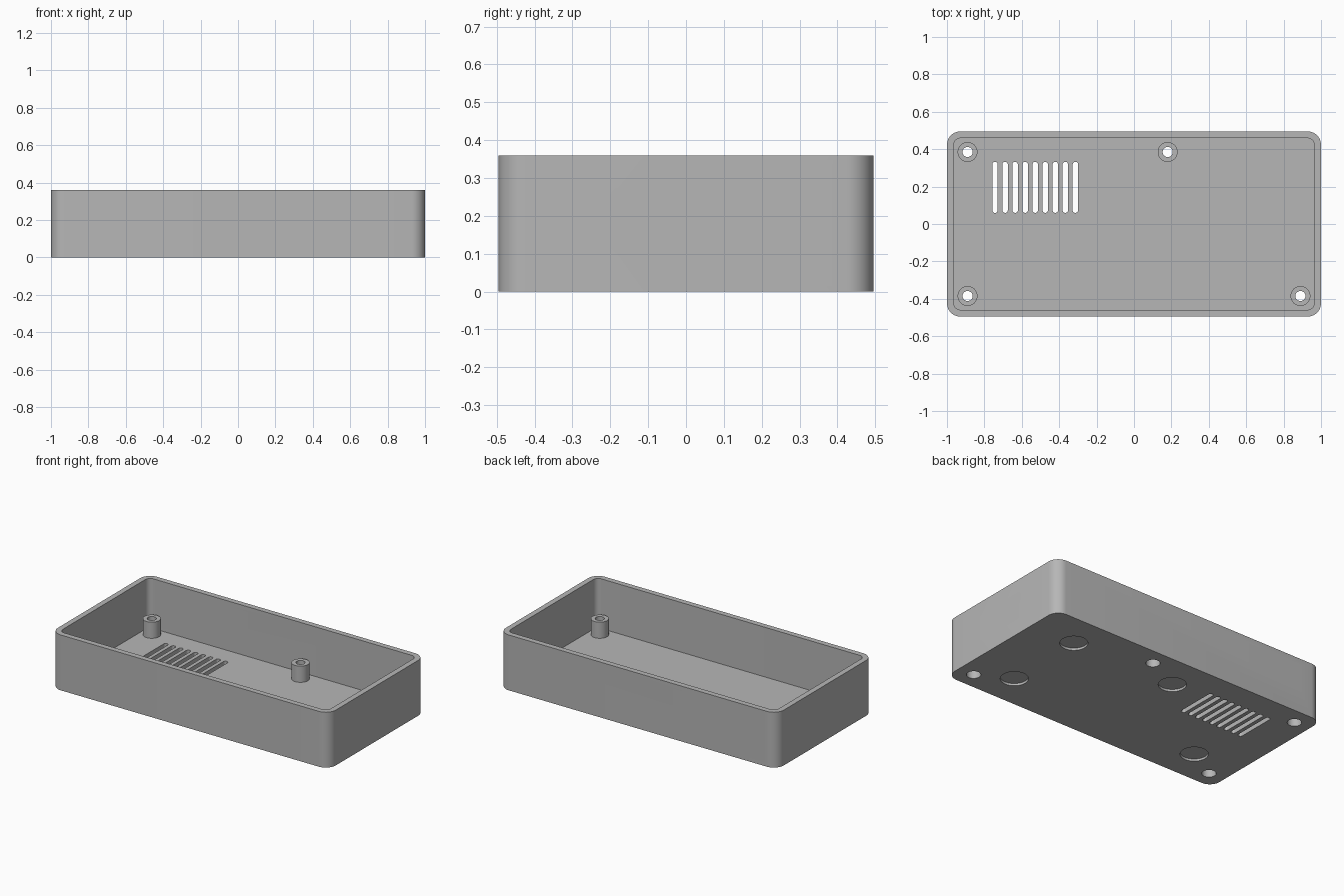
import bpy, bmesh
from math import sin, cos, pi, radians
from mathutils import Matrix

if "Cube" in bpy.data.objects:
    bpy.data.objects.remove(bpy.data.objects["Cube"])

grey = bpy.data.materials.new("plain_grey")
grey.use_nodes = True
grey.diffuse_color = (0.47, 0.47, 0.47, 1)
grey.node_tree.nodes["Principled BSDF"].inputs["Base Color"].default_value = grey.diffuse_color

HEIGHT, WALL, FLOOR = 0.36, 0.036, 0.037
LENGTH, WIDTH = 2.0, 0.99
POST_TOP, POST_R, HOLE_R = 0.142, 0.053, 0.027
BORE_R, BORE_TOP = 0.042, 0.072
POSTS = [(-0.89, 0.385), (0.18, 0.385), (-0.89, -0.385), (0.89, -0.385)]
FEET = [(0.68, 0.268), (0.68, -0.268), (-0.065, 0.268), (-0.68, -0.268)]


def add_object(name, bm):
    bmesh.ops.recalc_face_normals(bm, faces=bm.faces)
    mesh = bpy.data.meshes.new(name)
    bm.to_mesh(mesh)
    bm.free()
    mesh.materials.append(grey)
    obj = bpy.data.objects.new(name, mesh)
    bpy.context.collection.objects.link(obj)
    return obj


def rounded_prism(name, w, d, r, low, high, centre=(0, 0), turn=None, steps=10):
    """Extruded rounded rectangle along z, optionally turned to another axis."""
    bm = bmesh.new()
    outline = []
    for i, (sx, sy) in enumerate([(1, 1), (-1, 1), (-1, -1), (1, -1)]):
        for k in range(steps + 1 if r else 1):
            a = (i + k / steps) * pi / 2
            outline.append((centre[0] + sx * (w / 2 - r) + r * cos(a),
                            centre[1] + sy * (d / 2 - r) + r * sin(a), low))
    face = bm.faces.new([bm.verts.new(p) for p in outline])
    top = bmesh.ops.extrude_face_region(bm, geom=[face])["geom"]
    bmesh.ops.translate(bm, vec=(0, 0, high - low),
                        verts=[v for v in top if isinstance(v, bmesh.types.BMVert)])
    bmesh.ops.remove_doubles(bm, verts=bm.verts, dist=0.00001)
    if turn:
        bm.transform(turn)
    return add_object(name, bm)


def cylinder(name, r, low, high, centre):
    return rounded_prism(name, 2 * r, 2 * r, r, low, high, centre)


def activate(obj):
    bpy.ops.object.select_all(action='DESELECT')
    obj.select_set(True)
    bpy.context.view_layer.objects.active = obj


def cut(target, cutter):
    activate(target)
    mod = target.modifiers.new("cut", 'BOOLEAN')
    mod.operation, mod.solver, mod.object = 'DIFFERENCE', 'EXACT', cutter
    bpy.ops.object.modifier_apply(modifier=mod.name)
    bpy.data.objects.remove(cutter)


def smooth(obj):
    activate(obj)
    bpy.ops.object.shade_smooth_by_angle(angle=radians(30))


# open tray
tray = rounded_prism("tray", LENGTH, WIDTH, 0.072, 0, HEIGHT)
cut(tray, rounded_prism("cavity", LENGTH - 2 * WALL, WIDTH - 2 * WALL, 0.036, FLOOR, HEIGHT + 0.1))

# vent slots in the floor
for i in range(9):
    cut(tray, rounded_prism("vent", 0.029, 0.273, 0.0144, -0.1, 0.1, (-0.743 + i * 0.0537, 0.196)))

# screw bores and shallow round foot recesses under the floor
for p in POSTS:
    cut(tray, cylinder("bore", BORE_R, -0.1, 0.1, p))
for p in FEET:
    cut(tray, cylinder("foot_recess", 0.082, -0.1, 0.015, p))

# rounded port in the +x end: local x, y, z become world y, z, x
to_end = Matrix(((0, 0, 1, 0), (1, 0, 0, 0), (0, 1, 0, 0), (0, 0, 0, 1)))
cut(tray, rounded_prism("end_port", 0.197, 0.111, 0.036, 0.9, 1.1, (-0.0235, 0.19), to_end))

# square window in the back wall: local x, y, z become world x, z, y
to_back = Matrix(((1, 0, 0, 0), (0, 0, 1, 0), (0, 1, 0, 0), (0, 0, 0, 1)))
cut(tray, rounded_prism("back_window", 0.187, 0.152, 0, 0.4, 0.6, (-0.75, 0.241), to_back))
smooth(tray)

# hollow standoff posts with a stepped bore
profile = [(BORE_R, FLOOR), (POST_R, FLOOR), (POST_R, POST_TOP),
           (HOLE_R, POST_TOP), (HOLE_R, BORE_TOP), (BORE_R, BORE_TOP)]
for i, (x, y) in enumerate(POSTS):
    bm = bmesh.new()
    ring = [bm.verts.new((r, 0, z)) for r, z in profile]
    edges = [bm.edges.new((ring[k - 1], ring[k])) for k in range(len(ring))]
    bmesh.ops.spin(bm, geom=ring + edges, cent=(0, 0, 0), axis=(0, 0, 1),
                   angle=2 * pi, steps=40)
    bmesh.ops.remove_doubles(bm, verts=bm.verts, dist=0.00001)
    bmesh.ops.translate(bm, vec=(x, y, 0), verts=bm.verts)
    smooth(add_object(f"standoff_post_{i + 1}", bm))
